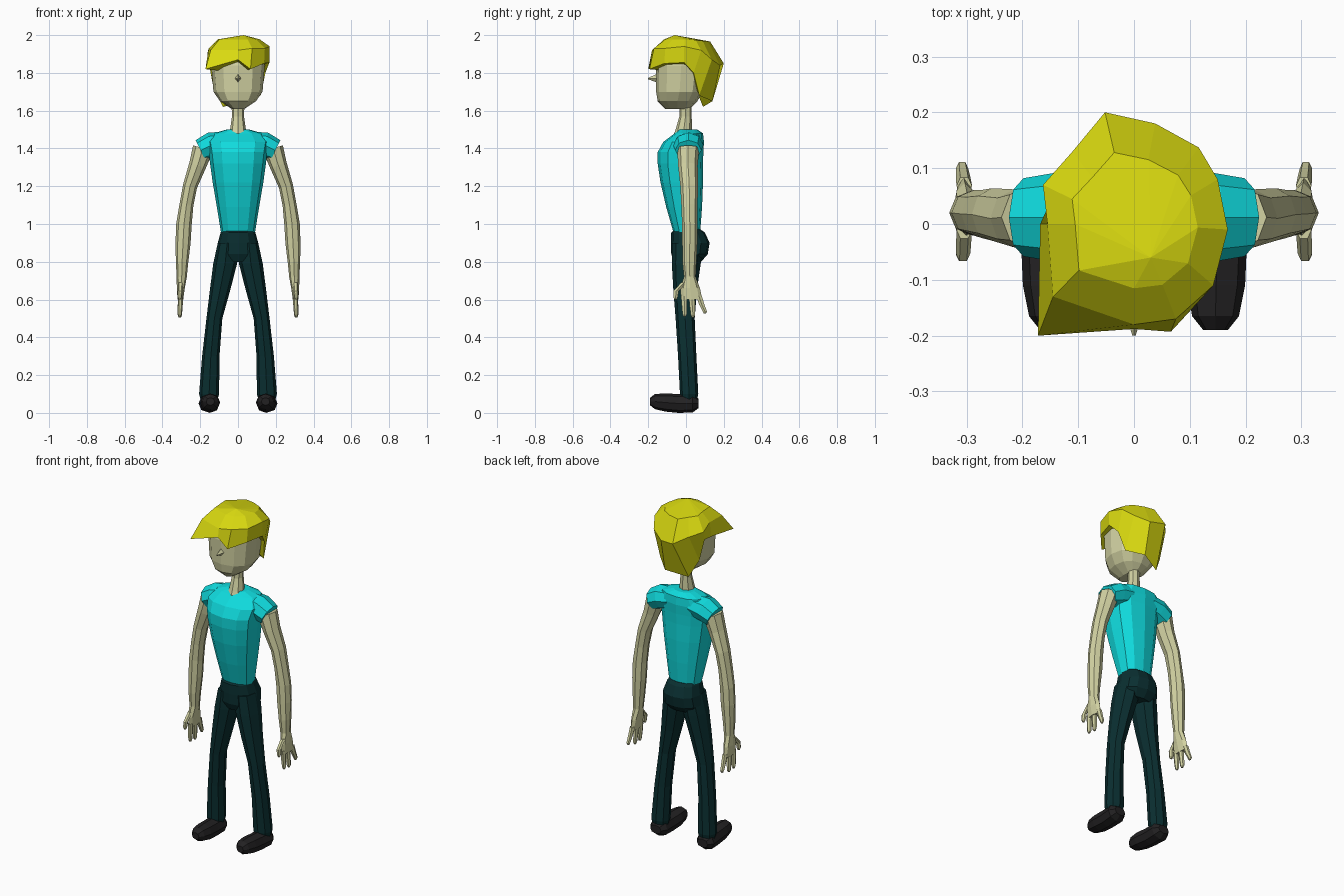
import bpy, bmesh, math
from mathutils import Vector


def material(name, rgb):
    m = bpy.data.materials.new(name)
    m.diffuse_color = (*rgb, 1)
    return m


SKIN = material("pale skin", (0.64, 0.64, 0.36))
CYAN = material("cyan cloth", (0.005, 0.70, 0.72))
DARK = material("dark teal cloth", (0.003, 0.028, 0.030))
BLACK = material("black leather", (0.016, 0.015, 0.016))
YELLOW = material("yellow hair", (0.69, 0.69, 0.005))


def finish(name, rings, mat, mirror=False, apex=None):
    """Skin a list of point rings, cap both ends, make a flat-shaded object."""
    bm = bmesh.new()
    vs = [[bm.verts.new(p) for p in r] for r in rings]
    n = len(vs[0])
    for a, b in zip(vs, vs[1:]):
        for i in range(n):
            j = (i + 1) % n
            bm.faces.new((a[i], a[j], b[j], b[i]))
    if apex:                                   # fan caps to a centre point
        for ring, p in ((vs[0], apex[0]), (vs[-1], apex[1])):
            c = bm.verts.new(p)
            for i in range(n):
                bm.faces.new((ring[i], ring[(i + 1) % n], c))
    else:
        bm.faces.new(vs[0])
        bm.faces.new(vs[-1])
    bmesh.ops.recalc_face_normals(bm, faces=bm.faces)
    me = bpy.data.meshes.new(name)
    bm.to_mesh(me)
    bm.free()
    me.materials.append(mat)
    ob = bpy.data.objects.new(name, me)
    bpy.context.collection.objects.link(ob)
    if mirror:
        mod = ob.modifiers.new("mirror", 'MIRROR')
        mod.use_mirror_merge = False
    return ob


def loft(name, secs, mat, n=8, axis='z', power=1.0, mirror=False):
    """secs: (x, y, z, ra, rb). axis 'z': ra on x, rb on y; 'y': ra on x, rb on z;
    'path': ra across the path in the xz plane, rb on y."""
    pts = [Vector(s[:3]) for s in secs]
    rings = []
    for k, s in enumerate(secs):
        a, b = Vector((1, 0, 0)), Vector((0, 1, 0))
        if axis == 'y':
            b = Vector((0, 0, 1))
        elif axis == 'path':
            t = pts[min(k + 1, len(pts) - 1)] - pts[max(k - 1, 0)]
            a = Vector((-t.z, 0, t.x)).normalized()
        ring = []
        for i in range(n):
            w = 2 * math.pi * i / n
            c, d = (math.copysign(abs(f) ** power, f) if abs(f) > 1e-6 else 0
                    for f in (math.cos(w), math.sin(w)))
            ring.append(pts[k] + a * c * s[3] + b * d * s[4])
        rings.append(ring)
    return finish(name, rings, mat, mirror)


def span(z, rx, y0, y1, x=0):
    """Horizontal section from its front and back limits."""
    return (x, (y0 + y1) / 2, z, rx, (y1 - y0) / 2)


# head, nose and neck
loft("head", [span(1.61, .035, -.11, .02), span(1.65, .095, -.15, .06),
              span(1.70, .13, -.158, .09), span(1.84, .142, -.16, .11),
              span(1.92, .12, -.14, .11)], SKIN, 12, power=.85)
loft("nose", [(0, -.15, 1.772, .018, .024), (0, -.2, 1.77, .003, .004)], SKIN, 4, 'y')
loft("neck", [span(1.46, .05, -.07, .04), span(1.50, .042, -.055, .032),
              span(1.57, .032, -.035, .03), span(1.66, .035, -.035, .03)], SKIN, 8)

# shirt body and short sleeves
loft("shirt", [span(.955, .09, -.066, .075), span(1.09, .112, -.105, .085),
               span(1.22, .134, -.135, .09), span(1.32, .148, -.15, .09),
               span(1.38, .155, -.15, .092), span(1.435, .165, -.12, .095),
               span(1.48, .13, -.06, .09), span(1.50, .06, -.04, .06)],
     CYAN, 12, power=.85)
loft("sleeve", [(.07, .02, 1.43, .06, .07), (.14, .012, 1.418, .068, .08),
                (.198, .012, 1.39, .06, .07)], CYAN, 8, 'path', mirror=True)

# arms down to the palm
loft("arm", [(.185, .012, 1.40, .055, .058), (.214, .01, 1.31, .046, .052),
             (.254, .017, 1.20, .038, .047), (.273, .018, 1.10, .037, .043),
             (.286, .02, 1.00, .041, .041), (.291, .02, .90, .040, .040),
             (.296, .018, .80, .033, .037), (.298, .02, .72, .027, .031),
             (.303, .022, .66, .021, .052), (.305, .030, .60, .015, .056)],
     SKIN, 8, 'path', mirror=True)

# thumb and three fingers: start y, z, end y, z
for i, (y0, z0, y1, z1) in enumerate([(-.01, .69, -.055, .60), (-.01, .62, -.007, .51),
                                      (.03, .62, .037, .505), (.068, .62, .10, .525)]):
    ym, zm = (y0 + y1) / 2, (z0 + z1) / 2
    if i == 0:
        ym -= .02
    loft("thumb" if i == 0 else f"finger_{i}",
         [(.304, y0, z0, .014, .018), (.306, ym, zm, .013, .016),
          (.308, y1, z1 + .012, .011, .013), (.308, y1, z1, .006, .007)],
         SKIN, 6, mirror=True)

# trousers: seat and legs
loft("trouser_seat", [span(.97, .086, -.06, .078), span(.955, .092, -.078, .10),
                      span(.90, .107, -.08, .125), span(.84, .115, -.078, .115),
                      span(.80, .085, -.06, .08)], DARK, 12, power=.85)
loft("trouser_leg", [span(.90, .05, -.075, .09, .057), span(.79, .063, -.075, .078, .068),
                     span(.65, .054, -.067, .058, .095), span(.50, .042, -.055, .046, .125),
                     span(.30, .046, -.042, .055, .144), span(.10, .053, -.032, .065, .153),
                     span(.07, .045, -.025, .058, .153)], DARK, 8, power=.9, mirror=True)

# shoes
loft("shoe", [(.153, .066, .05, .035, .025), (.153, .035, .05, .056, .048),
              (.15, -.04, .05, .052, .05), (.147, -.11, .055, .052, .048),
              (.146, -.165, .06, .042, .040), (.146, -.19, .06, .022, .02)],
     BLACK, 8, 'y', power=.9, mirror=True)

# hair: ragged hem, bulging middle and a crown, starting at the front and going right
hem = [(0, -.188, 1.87), (.066, -.193, 1.82), (.138, -.115, 1.85), (.166, -.01, 1.855),
       (.145, .04, 1.80), (.12, .07, 1.68), (.04, .14, 1.65), (-.08, .09, 1.62),
       (-.13, .06, 1.72), (-.15, .04, 1.84), (-.168, 0, 1.85), (-.172, -.2, 1.82)]
mid = [(0, -.18, 1.92), (.075, -.17, 1.93), (.142, -.11, 1.93), (.168, -.01, 1.94),
       (.15, .08, 1.92), (.116, .137, 1.87), (.038, .18, 1.84), (-.052, .2, 1.85),
       (-.11, .13, 1.88), (-.163, .07, 1.90), (-.155, 0, 1.93), (-.145, -.13, 1.92)]
crown = [(x * .68, y * .64, 1.978 - .06 * max(y, 0)) for x, y, z in mid]
finish("hair", [hem, mid, crown], YELLOW, apex=((0, .02, 1.80), (.03, -.06, 2.0)))
